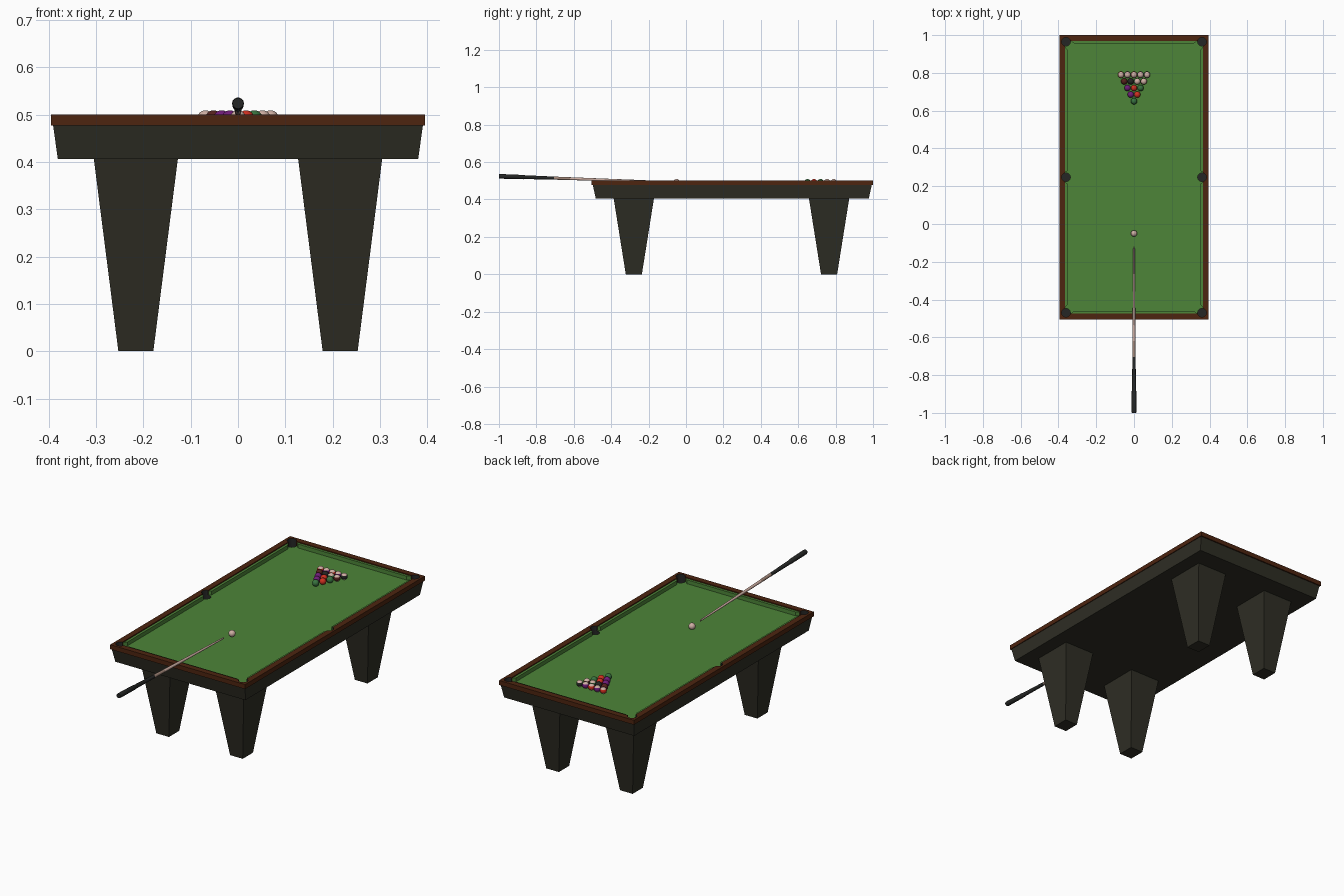
import bpy, bmesh, math
from mathutils import Matrix, Vector

if "Cube" in bpy.data.objects:
    bpy.data.objects.remove(bpy.data.objects["Cube"])

YC = 0.2475            # table centre along y
FELT_Z = 0.4755
BALL_R = 0.017


def mat(name, r, g, b):
    m = bpy.data.materials.new(name)
    m.diffuse_color = (r, g, b, 1)
    m.use_nodes = True
    m.node_tree.nodes["Principled BSDF"].inputs["Base Color"].default_value = m.diffuse_color
    return m


WOOD = mat("brown wood", 0.075, 0.018, 0.005)
DARK = mat("dark olive wood", 0.028, 0.027, 0.018)
FELT = mat("green felt", 0.075, 0.235, 0.040)
BLACK = mat("soft black", 0.018, 0.019, 0.018)
PALE = mat("pale ivory", 0.62, 0.43, 0.37)
TAN = mat("cue tan", 0.36, 0.24, 0.19)
PURPLE = mat("purple", 0.16, 0.012, 0.19)
RED = mat("red", 0.62, 0.03, 0.015)
GREEN = mat("ball green", 0.04, 0.17, 0.05)
MAROON = mat("maroon", 0.09, 0.015, 0.012)


def finish(bm, name, mats, smooth=False):
    bmesh.ops.recalc_face_normals(bm, faces=bm.faces[:])
    for f in bm.faces:
        f.smooth = smooth
    me = bpy.data.meshes.new(name)
    bm.to_mesh(me)
    bm.free()
    for m in mats:
        me.materials.append(m)
    ob = bpy.data.objects.new(name, me)
    bpy.context.collection.objects.link(ob)
    return ob


def loft(bm, rings, closed=False):
    """Skin a list of point rings; cap the ends, or join last ring to first."""
    vs = [[bm.verts.new(p) for p in r] for r in rings]
    n = len(vs[0])
    pairs = list(zip(vs, vs[1:])) + ([(vs[-1], vs[0])] if closed else [])
    for a, b in pairs:
        for i in range(n):
            j = (i + 1) % n
            bm.faces.new((a[i], a[j], b[j], b[i]))
    if not closed:
        bm.faces.new(vs[0])
        bm.faces.new(vs[-1])


def rect(hx, hy, z, cx=0, cy=YC):
    return [(cx + sx * hx, cy + sy * hy, z) for sx, sy in ((-1, -1), (1, -1), (1, 1), (-1, 1))]


def rect_part(name, m, rings, closed=False, cx=0, cy=YC):
    bm = bmesh.new()
    loft(bm, [rect(*r, cx, cy) for r in rings], closed)
    return finish(bm, name, [m])


# Tapered legs
for yn, y in (("front", -0.279), ("back", 0.765)):
    for xn, x in (("left", -0.216), ("right", 0.216)):
        rect_part(f"{yn}_{xn}_leg", DARK,
                  [(0.037, 0.043, 0), (0.089, 0.108, 0.408)], cx=x, cy=y)

# Sloped apron body with a recess, playing bed, wooden rail frame
apron = rect_part("apron_body", DARK, [(0.381, 0.730, 0.406), (0.391, 0.746, 0.478),
                                       (0.365, 0.723, 0.478), (0.365, 0.723, 0.462)])
bed = rect_part("felt_bed", FELT, [(0.365, 0.723, 0.460), (0.365, 0.723, FELT_Z)])
rail = rect_part("wooden_rail", WOOD, [(0.395, 0.7525, 0.477), (0.395, 0.7525, 0.501),
                                       (0.364, 0.722, 0.501), (0.364, 0.722, 0.477)], True)

# Cushions with angled ends at the pockets
bm = bmesh.new()
long_side = [(0.365, 0.026), (0.351, 0.034), (0.351, 0.672), (0.365, 0.690)]
short_side = [(-0.335, 0.723), (0.335, 0.723), (0.318, 0.709), (-0.318, 0.709)]
shapes = [(long_side, sx, sy) for sx in (-1, 1) for sy in (-1, 1)]
shapes += [(short_side, 1, sy) for sy in (-1, 1)]
for pts, sx, sy in shapes:
    loft(bm, [[(x * sx, YC + y * sy, z) for x, y in pts] for z in (FELT_Z - 0.001, 0.496)])
finish(bm, "cushions", [FELT])

# Pockets: six wells cut into bed, rail and body, lined in black
bm = bmesh.new()
for sx in (-1, 1):
    for y in (-0.717, 0, 0.717):
        bmesh.ops.create_cone(bm, cap_ends=True, segments=20, radius1=0.023, radius2=0.023,
                              depth=0.1, matrix=Matrix.Translation((sx * 0.36, YC + y, 0.505)))
cutter = finish(bm, "pocket_cutter", [BLACK])
cutter.hide_render = True
for ob in (apron, bed, rail):
    md = ob.modifiers.new("pockets", 'BOOLEAN')
    md.operation = 'DIFFERENCE'
    md.solver = 'EXACT'
    md.material_mode = 'TRANSFER'
    md.object = cutter
bpy.context.view_layer.update()
dg = bpy.context.evaluated_depsgraph_get()
baked = [(ob, bpy.data.meshes.new_from_object(ob.evaluated_get(dg))) for ob in (apron, bed, rail)]
for ob, me in baked:
    ob.modifiers.clear()
    ob.data = me
bpy.data.objects.remove(cutter)


# Balls; striped ones carry a coloured band round the middle
def ball(name, x, y, m, striped=False):
    bm = bmesh.new()
    bmesh.ops.create_uvsphere(bm, u_segments=20, v_segments=12, radius=BALL_R)
    if striped:
        for f in bm.faces:
            f.material_index = int(abs(f.calc_center_median().z) < BALL_R * 0.5)
    bmesh.ops.translate(bm, verts=bm.verts[:], vec=Vector((x, y, FELT_Z + BALL_R)))
    finish(bm, name, [PALE, m] if striped else [m], True)


ball("cue_ball", 0, -0.05, PALE)
rack = [[(GREEN, 0)],
        [(PURPLE, 0), (RED, 0)],
        [(PURPLE, 0), (RED, 0), (GREEN, 0)],
        [(MAROON, 0), (BLACK, 0), (GREEN, 1), (MAROON, 1)],
        [(RED, 1), (PURPLE, 1), (RED, 1), (PURPLE, 1), (BLACK, 1)]]
for r, row in enumerate(rack):
    for i, (m, striped) in enumerate(row):
        ball(f"rack_ball_{r}_{i}", (i - r / 2) * 0.0345, 0.65 + r * 0.035, m, striped)

# Cue stick: tapered round rod, coloured by position along its length
bm = bmesh.new()
rings = []
for y, rad in ((-1, 0.0115), (-0.992, 0.0127), (-0.87, 0.0118), (-0.868, 0.0105),
               (-0.705, 0.0085), (-0.62, 0.0078), (-0.28, 0.0055), (-0.13, 0.004), (-0.12, 0.0035)):
    z = 0.495 + (-0.12 - y) * 0.033
    rings.append([(rad * math.cos(a), y, z + rad * math.sin(a))
                  for a in (math.tau * k / 14 for k in range(14))])
loft(bm, rings)
for f in bm.faces:
    y = f.calc_center_median().y
    f.material_index = 0 if y < -0.705 else 1 if y < -0.62 or y > -0.13 else 2
cue = finish(bm, "cue_stick", [BLACK, TAN, PALE])
bpy.context.view_layer.objects.active = cue
cue.select_set(True)
bpy.ops.object.shade_smooth_by_angle(angle=math.radians(35))
